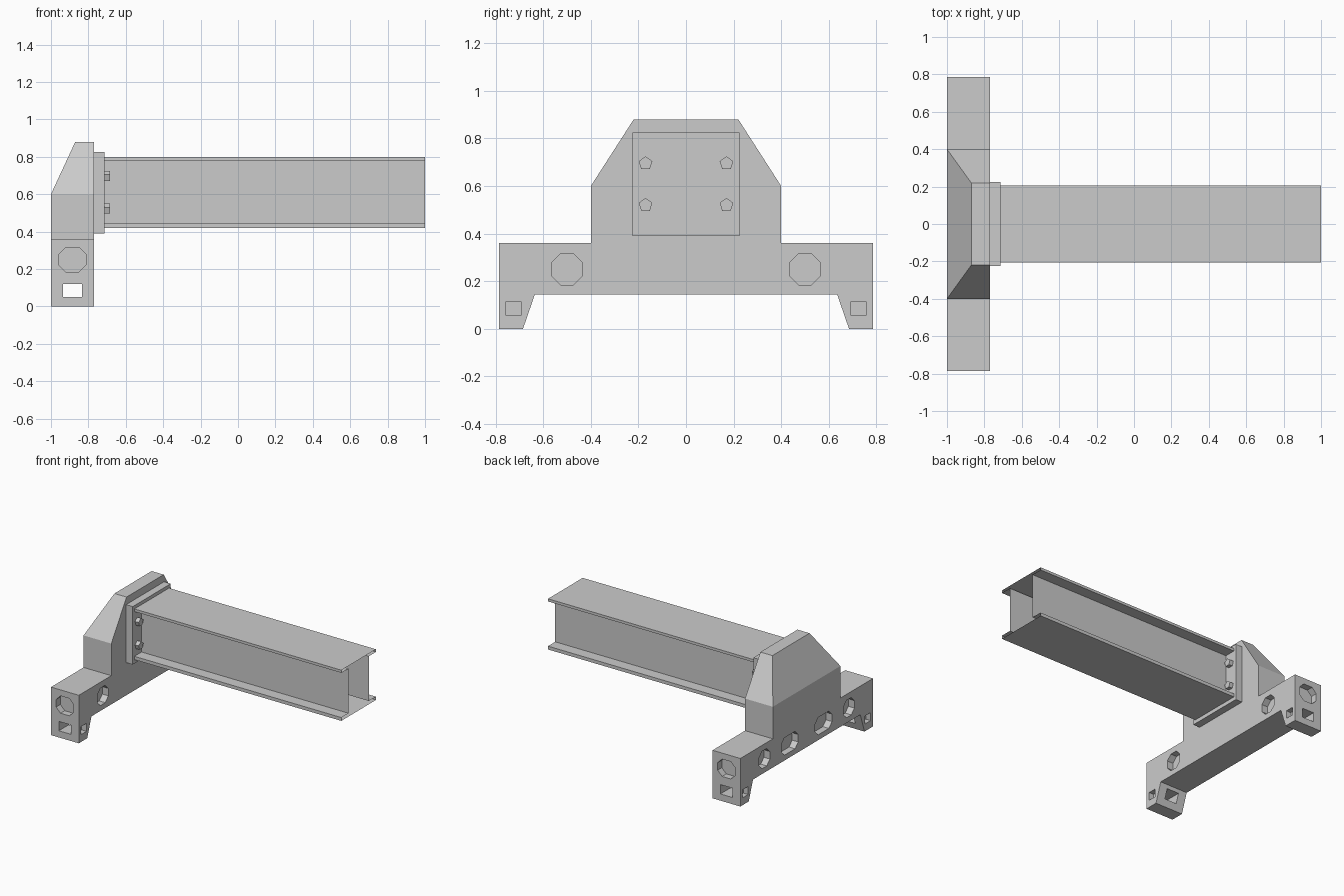
import bpy, bmesh, math

if "Cube" in bpy.data.objects:
    bpy.data.objects.remove(bpy.data.objects["Cube"], do_unlink=True)

steel = bpy.data.materials.new("steel_grey")
steel.use_nodes = True
GREY = (0.6, 0.6, 0.6, 1)
steel.diffuse_color = GREY
steel.node_tree.nodes["Principled BSDF"].inputs["Base Color"].default_value = GREY


def prism(bm, outline, axis, start, end, capped=True):
    """Extrude a 2D outline (horizontal, z) along the x or y axis."""
    def place(t, u, z):
        return (t, u, z) if axis == "x" else (u, t, z)
    near = [bm.verts.new(place(start, u, z)) for u, z in outline]
    far = [bm.verts.new(place(end, u, z)) for u, z in outline]
    n = len(outline)
    for i in range(n):
        j = (i + 1) % n
        bm.faces.new((near[i], near[j], far[j], far[i]))
    if capped:
        bm.faces.new(near[::-1])
        bm.faces.new(far)
    return near, far


def finish(bm, name):
    bmesh.ops.recalc_face_normals(bm, faces=bm.faces)
    mesh = bpy.data.meshes.new(name)
    bm.to_mesh(mesh)
    bm.free()
    mesh.materials.append(steel)
    obj = bpy.data.objects.new(name, mesh)
    bpy.context.collection.objects.link(obj)
    return obj


def rect(u, z, w, h):
    return [(u - w, z - h), (u + w, z - h), (u + w, z + h), (u - w, z + h)]


def octagon(u, z, w, h, c=0.037):
    return [(u - w + c, z - h), (u + w - c, z - h), (u + w, z - h + c), (u + w, z + h - c),
            (u + w - c, z + h), (u - w + c, z + h), (u - w, z + h - c), (u - w, z - h + c)]


def mirrored(half):
    return half + [(-u, z) for u, z in reversed(half)]


BACK, FACE, MID = -1.0, -0.77, -0.885
END, DEPTH = 0.785, 0.05

# Foot beam with its raised, tapered head
bm = bmesh.new()
outline = mirrored([(0.635, 0.145), (0.685, 0), (END, 0), (END, 0.36),
                    (0.4, 0.36), (0.4, 0.6), (0.22, 0.88)])
near, far = prism(bm, outline, "x", BACK, FACE)
shoulders = [v for v in near if abs(v.co.z - 0.6) < 0.01]
bmesh.ops.connect_verts(bm, verts=shoulders)
for v in near:
    if v.co.z > 0.8:
        v.co.x = -0.87
foot = finish(bm, "foot_body")

# Pockets and leg holes
bm = bmesh.new()
for s in (-1, 1):
    prism(bm, octagon(MID, 0.25, 0.073, 0.065), "y", s * (END - DEPTH), s * 0.9)
    prism(bm, rect(MID - 0.0, 0.085, 0.05, 0.035), "y", s * 0.6, s * 0.9)
    prism(bm, octagon(s * 0.5, 0.25, 0.065, 0.065), "x", FACE - DEPTH, FACE + 0.1)
    for y, w in ((0.5, 0.065), (0.2, 0.1)):
        prism(bm, octagon(s * y, 0.25, w, 0.065), "x", BACK - 0.1, BACK + DEPTH)
    square = rect(s * 0.725, 0.085, 0.032, 0.03)
    prism(bm, square, "x", FACE - 0.04, FACE + 0.1)
    prism(bm, square, "x", BACK - 0.1, BACK + 0.04)
cutter = finish(bm, "pocket_cutter")
cutter.hide_render = True
mod = foot.modifiers.new("pockets", "BOOLEAN")
mod.operation = "DIFFERENCE"
mod.solver = "EXACT"
mod.object = cutter
bpy.context.view_layer.objects.active = foot
bpy.ops.object.modifier_apply(modifier=mod.name)
bpy.data.objects.remove(cutter, do_unlink=True)

# Mounting plate
PLATE = -0.715
bm = bmesh.new()
prism(bm, rect(0, 0.608, 0.225, 0.217), "x", FACE, PLATE)
finish(bm, "mounting_plate")

# Flanged beam, an open-ended shell
bm = bmesh.new()
section = mirrored([(0.205, 0.42), (0.205, 0.445), (0.12, 0.445),
                    (0.12, 0.78), (0.205, 0.78), (0.205, 0.80)])
prism(bm, section, "x", PLATE, 1.0, capped=False)
finish(bm, "flanged_beam")

# Five-sided bolt heads
for side, s in (("right", -1), ("left", 1)):
    for level, z in (("lower", 0.52), ("upper", 0.695)):
        bm = bmesh.new()
        angles = [math.radians(90 + 72 * i) for i in range(5)]
        prism(bm, [(s * 0.17 + 0.03 * math.cos(a), z + 0.03 * math.sin(a)) for a in angles],
              "x", PLATE, PLATE + 0.03)
        finish(bm, f"{level}_{side}_bolt")
